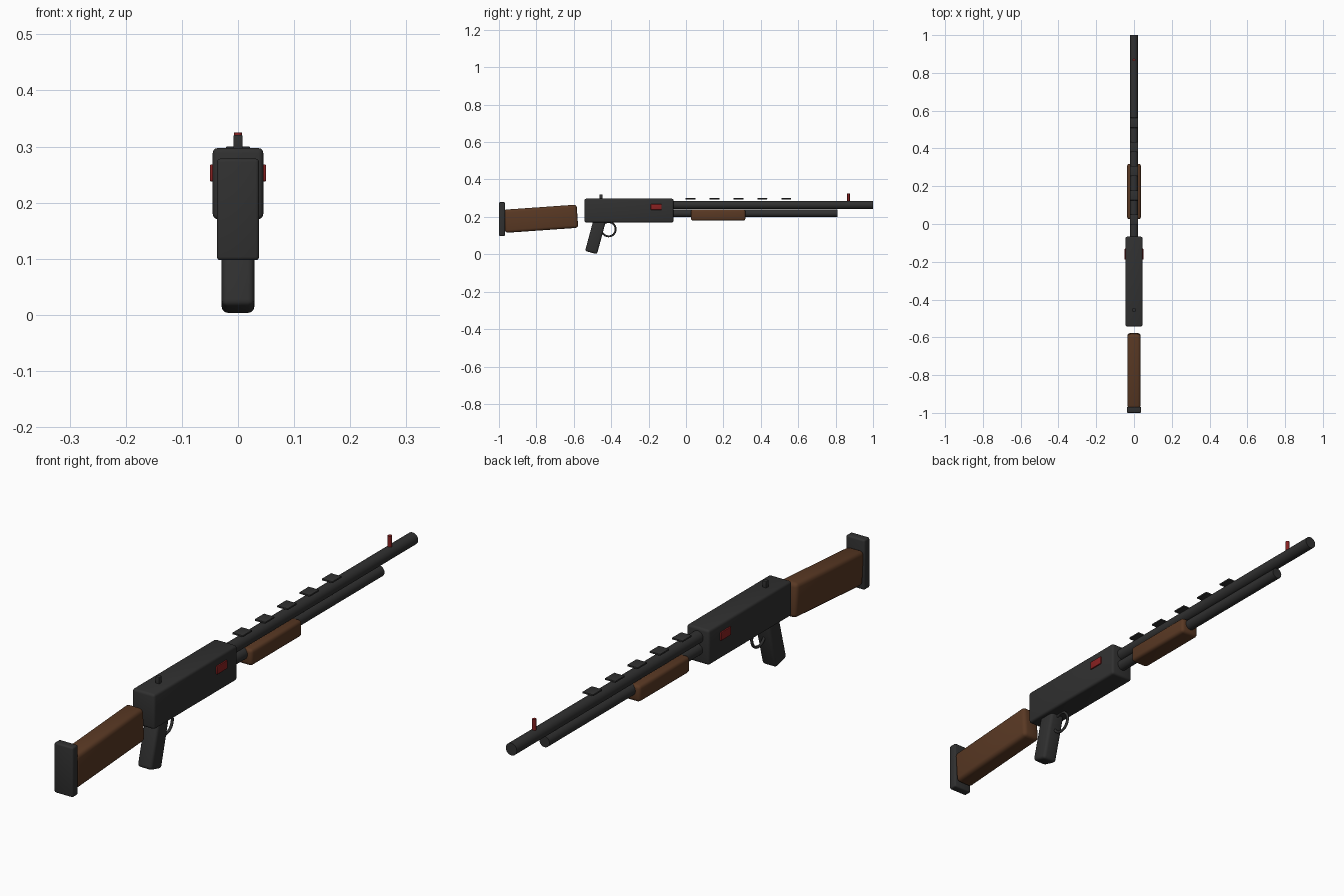
import bpy
import math

cube = bpy.data.objects.get("Cube")
if cube:
    bpy.data.objects.remove(cube, do_unlink=True)


def material(name, rgb):
    m = bpy.data.materials.new(name)
    m.use_nodes = True
    m.diffuse_color = (*rgb, 1)
    m.node_tree.nodes["Principled BSDF"].inputs["Base Color"].default_value = (*rgb, 1)
    return m


METAL = material("dark metal", (0.03, 0.03, 0.03))
WOOD = material("brown wood", (0.1, 0.04, 0.017))
RED = material("red", (0.25, 0.015, 0.015))


def finish(name, mat):
    ob = bpy.context.object
    ob.name = name
    ob.data.materials.append(mat)
    bpy.ops.object.shade_smooth_by_angle(angle=math.radians(35))
    return ob


def box(name, mat, centre, size, bevel, tilt=0):
    bpy.ops.mesh.primitive_cube_add(size=1, location=centre)
    ob = bpy.context.object
    ob.scale = size
    bpy.ops.object.transform_apply(location=False, rotation=False, scale=True)
    ob.rotation_euler.x = math.radians(tilt)
    mod = ob.modifiers.new("soft edges", "BEVEL")
    mod.width = bevel
    mod.segments = 3
    bpy.ops.object.modifier_apply(modifier=mod.name)
    return finish(name, mat)


def rod(name, mat, centre, radius, length, along_y=True):
    bpy.ops.mesh.primitive_cylinder_add(
        vertices=32, radius=radius, depth=length, location=centre,
        rotation=(math.pi / 2 if along_y else 0, 0, 0))
    return finish(name, mat)


# Body, grip and stock
box("receiver", METAL, (0, -0.305, 0.234), (0.09, 0.476, 0.127), 0.009)
box("grip", METAL, (0, -0.483, 0.101), (0.058, 0.066, 0.19), 0.011, -15)
box("stock", WOOD, (0, -0.776, 0.19), (0.07, 0.392, 0.124), 0.015, 4)
box("butt_pad", METAL, (0, -0.984, 0.188), (0.075, 0.032, 0.181), 0.006)

# Barrel, tube below it and sliding handle
rod("barrel", METAL, (0, 0.43, 0.264), 0.022, 1.14)
rod("lower_tube", METAL, (0, 0.335, 0.219), 0.02, 0.95)
box("forend", WOOD, (0, 0.172, 0.21), (0.073, 0.292, 0.06), 0.012)

# Trigger guard ring
bpy.ops.mesh.primitive_torus_add(
    major_radius=0.038, minor_radius=0.005, major_segments=40, minor_segments=12,
    location=(0, -0.414, 0.134), rotation=(0, math.pi / 2, 0))
finish("trigger_guard", METAL)

# Row of thin plates above the barrel
for i in range(5):
    box(f"rail_plate_{i + 1}", METAL, (0, 0.024 + 0.128 * i, 0.297),
        (0.042, 0.053, 0.006), 0.001)

# Sights
box("rear_sight", METAL, (0, -0.455, 0.306), (0.016, 0.016, 0.03), 0.002)
rod("front_sight", RED, (0, 0.869, 0.304), 0.007, 0.042, along_y=False)

# Red side buttons
for side, x in (("left", 1), ("right", -1)):
    box(f"{side}_button", RED, (x * 0.044, -0.16, 0.253), (0.012, 0.058, 0.03), 0.002)
